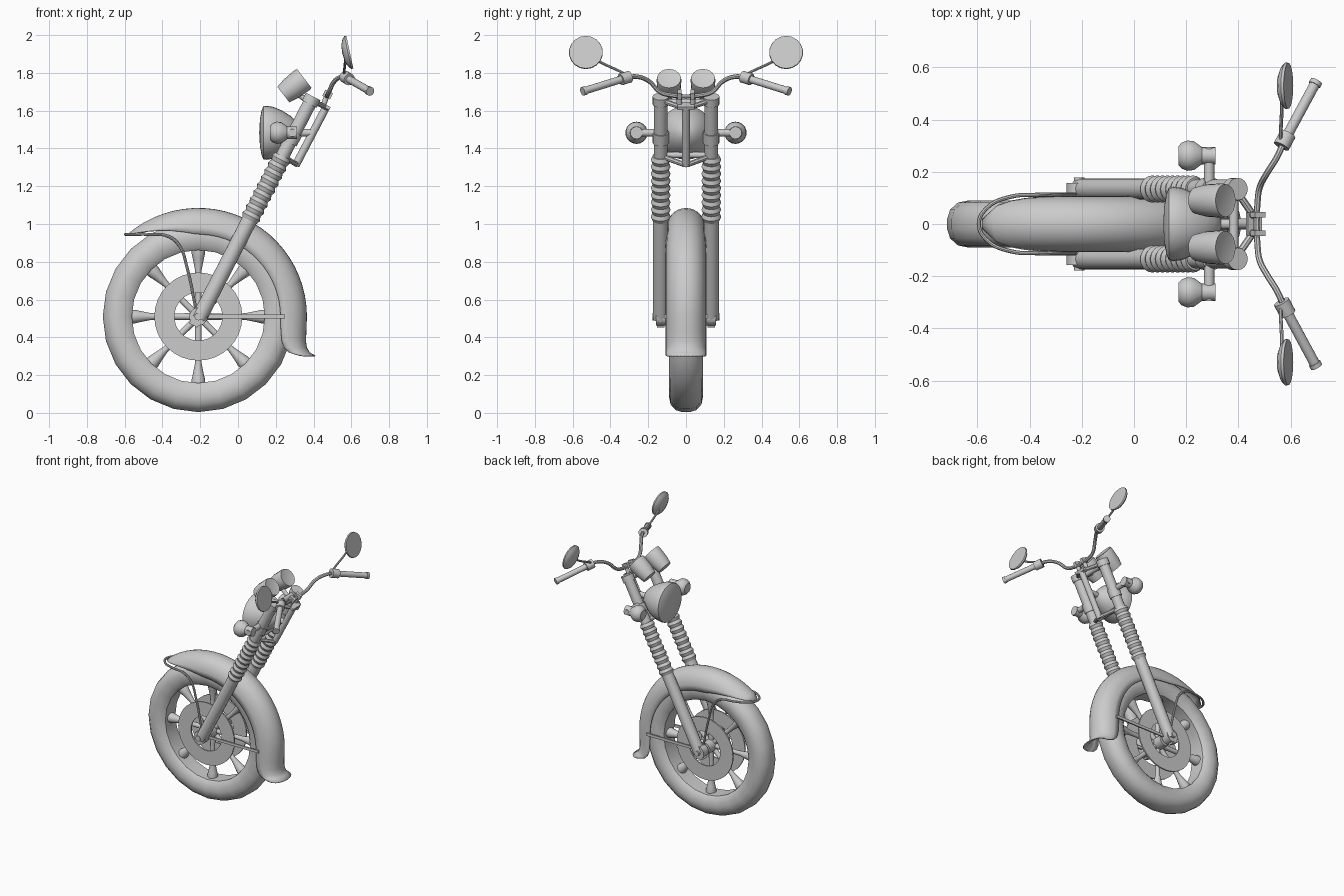
import bpy, bmesh
from math import sin, cos, acos, pi, radians
from mathutils import Vector, Matrix

cube = bpy.data.objects.get("Cube")
if cube:
    bpy.data.objects.remove(cube, do_unlink=True)

GREY = (0.6, 0.6, 0.6, 1)
mat = bpy.data.materials.new("plain grey")
mat.use_nodes = True
mat.diffuse_color = GREY
mat.node_tree.nodes["Principled BSDF"].inputs["Base Color"].default_value = GREY

AXLE = Vector((-0.21, 0, 0.51))
SIDES = (("front", -1), ("rear", 1))


def finish(ob, angle=35):
    """Assign the material and shade smooth with sharp edges kept."""
    ob.data.materials.clear()
    ob.data.materials.append(mat)
    bpy.ops.object.select_all(action='DESELECT')
    ob.select_set(True)
    bpy.context.view_layer.objects.active = ob
    if ob.type == 'CURVE':
        bpy.ops.object.convert(target='MESH')
        ob = bpy.context.object
    bpy.ops.object.shade_smooth_by_angle(angle=radians(angle))
    return ob


def add_mesh(name, bm):
    bmesh.ops.recalc_face_normals(bm, faces=bm.faces)
    me = bpy.data.meshes.new(name)
    bm.to_mesh(me)
    bm.free()
    ob = bpy.data.objects.new(name, me)
    bpy.context.collection.objects.link(ob)
    return ob


def lathe(name, profile, origin, axis, seg=20):
    """Revolve (along, radius) points about an axis through origin."""
    bm = bmesh.new()
    vs = [bm.verts.new((r, 0, a)) for a, r in profile]
    es = [bm.edges.new(p) for p in zip(vs, vs[1:])]
    bmesh.ops.spin(bm, geom=vs + es, axis=(0, 0, 1), cent=(0, 0, 0),
                   angle=2 * pi, steps=seg)
    bmesh.ops.remove_doubles(bm, verts=bm.verts, dist=1e-5)
    turn = Vector((0, 0, 1)).rotation_difference(Vector(axis)).to_matrix().to_4x4()
    bm.transform(Matrix.Translation(origin) @ turn)
    return finish(add_mesh(name, bm))


def rod(name, a, b, r, r2=None, seg=16):
    d = Vector(b) - Vector(a)
    r2 = r if r2 is None else r2
    return lathe(name, [(0, 0), (0, r), (d.length, r2), (d.length, 0)], a, d, seg)


def tube(name, pts, r, smooth=True):
    cu = bpy.data.curves.new(name, 'CURVE')
    cu.dimensions = '3D'
    cu.bevel_depth, cu.bevel_resolution, cu.resolution_u = r, 2, 6
    cu.use_fill_caps = True
    sp = cu.splines.new('BEZIER')
    sp.bezier_points.add(len(pts) - 1)
    for bp, p in zip(sp.bezier_points, pts):
        bp.co = p
        bp.handle_left_type = bp.handle_right_type = 'AUTO' if smooth else 'VECTOR'
    ob = bpy.data.objects.new(name, cu)
    bpy.context.collection.objects.link(ob)
    return finish(ob)


def box(name, centre, size, tilt=0):
    bm = bmesh.new()
    bmesh.ops.create_cube(bm, size=1)
    bm.transform(Matrix.Translation(centre) @ Matrix.Rotation(tilt, 4, 'Y')
                 @ Matrix.Diagonal((*size, 1)))
    return finish(add_mesh(name, bm))


# Wheel: tyre, rim, hub, flared spokes, brake discs
half = [(0.02, 0.506), (0.055, 0.495), (0.082, 0.465), (0.09, 0.425), (0.08, 0.375), (0.06, 0.352)]
ring = half + [(-y, r) for y, r in reversed(half)]
lathe("tyre", ring + ring[:1], AXLE, (0, 1, 0), 24)
lathe("hub", [(-0.08, 0), (-0.08, 0.045), (0.08, 0.045), (0.08, 0)], AXLE, (0, 1, 0))
for i in range(8):
    t = i * pi / 4
    lathe(f"spoke_{i + 1}", [(0.03, 0.018), (0.2, 0.016), (0.25, 0.018), (0.31, 0.03),
                             (0.335, 0.036), (0.36, 0.036)],
          AXLE, (cos(t), 0, sin(t)), 12)
for side, s in SIDES:
    disc = [(-0.005, 0.127), (-0.005, 0.233), (0.005, 0.233), (0.005, 0.127), (-0.005, 0.127)]
    lathe(f"brake_disc_{side}", disc, AXLE + Vector((0, s * 0.072, 0)), (0, 1, 0), 32)

# Mudguard: rounded channel, cut level at the front, flared at the back
R_IN, R_OUT, WIDTH = 0.435, 0.575, 0.108
stations = []
for i in range(25):
    t = radians(130.5 * (1 - i / 24))
    low = R_IN / sin(t) if t > pi / 2 else R_IN
    stations.append((AXLE, Vector((cos(t), 0, sin(t))), low, R_IN, R_OUT))
for drop, low, out in ((0.08, 0.437, 0.572), (0.13, 0.442, 0.57), (0.165, 0.455, 0.575),
                       (0.19, 0.48, 0.59), (0.207, 0.535, 0.62)):
    stations.append((AXLE - Vector((0, 0, drop)), Vector((1, 0, 0)), low, low, out))
bm = bmesh.new()
rows = []
for c, d, low, base, out in stations:
    h = out - base
    start = acos(max(0, 1 - ((low - base) / h) ** 1.6) ** 0.5)
    row = []
    for k in range(17):
        a = start + (pi - 2 * start) * k / 16
        p = c + d * (base + h * max(0, sin(a)) ** 1.25 ** -1)
        p.y = WIDTH * cos(a)
        row.append(bm.verts.new(p))
    rows.append(row)
for ra, rb in zip(rows, rows[1:]):
    for k in range(16):
        bm.faces.new((ra[k], ra[k + 1], rb[k + 1], rb[k]))
guard = add_mesh("mudguard", bm)
solid = guard.modifiers.new("thickness", 'SOLIDIFY')
solid.thickness = 0.006
finish(guard, 50)

# Mudguard stays
arm = [(-0.225, 0.112, 0.56), (-0.27, 0.112, 0.77), (-0.31, 0.112, 0.885),
       (-0.37, 0.112, 0.935), (-0.47, 0.105, 0.945), (-0.56, 0.065, 0.945)]
tube("mudguard_loop", arm + [(-0.595, 0, 0.945)] + [(x, -y, z) for x, y, z in reversed(arm)], 0.008)
for side, s in SIDES:
    box(f"mudguard_stay_{side}", (0.02, s * 0.112, 0.51), (0.46, 0.01, 0.02))

# Fork legs with bellows, collars and axle lugs
FORK = Vector((0.515, 0, 1)).normalized()


def on_fork(z, y, back=0.0):
    return Vector((-0.202 + 0.515 * (z - 0.51) + back, y, z))


for side, s in SIDES:
    y = s * 0.134
    rod(f"fork_slider_{side}", on_fork(0.5, y), on_fork(1.04, y), 0.041)
    rod(f"fork_tube_{side}", on_fork(1.03, y), on_fork(1.67, y), 0.036)
    length = (on_fork(1.36, y) - on_fork(1.02, y)).length
    n = 9
    bellows = [(length * i / (2 * n), 0.052 if i % 2 else 0.043) for i in range(2 * n + 1)]
    lathe(f"fork_bellows_{side}", [(0, 0)] + bellows + [(length, 0)], on_fork(1.02, y), FORK)
    rod(f"fork_collar_{side}", on_fork(1.43, y), on_fork(1.485, y), 0.043)
    rod(f"fork_cap_{side}", on_fork(1.635, y), on_fork(1.675, y), 0.043)
    rod(f"axle_lug_{side}", AXLE + Vector((0, s * 0.1, 0)), AXLE + Vector((0, s * 0.158, 0)), 0.048)
    rod(f"axle_nut_{side}", AXLE, AXLE + Vector((0, s * 0.178, 0)), 0.02)
    box(f"lug_clamp_{side}", (-0.225, y, 0.485), (0.05, 0.04, 0.05), 0.48)

    # Triple clamp arms joining legs to the stem
    tube(f"upper_clamp_arm_{side}", [on_fork(1.655, y), (0.47, s * 0.015, 1.615)], 0.014, False)
    tube(f"lower_clamp_arm_{side}", [on_fork(1.36, y), (0.31, s * 0.01, 1.315)], 0.014, False)
rod("upper_clamp_bar", on_fork(1.645, -0.13), on_fork(1.645, 0.13), 0.018)
rod("lower_clamp_bar", on_fork(1.365, -0.13), on_fork(1.365, 0.13), 0.016)
rod("steering_stem", (0.305, 0, 1.31), (0.47, 0, 1.625), 0.021)

# Headlight
lathe("headlight", [(0, 0), (0.004, 0.07), (0.012, 0.115), (0.022, 0.14), (0.04, 0.143),
                    (0.075, 0.137), (0.12, 0.118), (0.165, 0.09), (0.2, 0.058),
                    (0.22, 0.025), (0.225, 0)], (0.112, 0, 1.483), (1, 0, 0), 28)
rod("headlight_bracket", (0.28, 0, 1.483), on_fork(1.483, 0, 0.09), 0.02)

# Handlebar and its risers
bar = [(0.475, 0.1, 1.685), (0.482, 0.14, 1.70), (0.51, 0.195, 1.755),
       (0.55, 0.26, 1.78), (0.575, 0.315, 1.775), (0.62, 0.4, 1.745)]
tube("handlebar", [(x, -y, z) for x, y, z in reversed(bar)] + bar, 0.012)
box("riser_plate", (0.46, 0, 1.625), (0.06, 0.09, 0.018), 0.48)
for side, s in SIDES:
    rod(f"riser_{side}", (0.45, s * 0.035, 1.625), (0.475, s * 0.035, 1.69), 0.014)
    box(f"riser_clamp_{side}", (0.475, s * 0.035, 1.685), (0.045, 0.022, 0.036), 0.48)
    grip_a, grip_b = Vector((0.585, s * 0.335, 1.768)), Vector((0.7, s * 0.548, 1.702))
    rod(f"grip_{side}", grip_a, grip_b, 0.02)
    rod(f"grip_end_{side}", grip_a.lerp(grip_b, 0.93), grip_b, 0.024)
    rod(f"switch_housing_{side}", (0.565, s * 0.298, 1.78), (0.59, s * 0.345, 1.765), 0.032)

    # Mirror
    face = Vector((0.592, s * 0.53, 1.91))
    lathe(f"mirror_{side}", [(0, 0), (0, 0.088), (-0.01, 0.09), (-0.024, 0.075),
                             (-0.036, 0.045), (-0.041, 0)], face, (0.975, 0, 0.21), 18)
    tube(f"mirror_stem_{side}", [(0.565, s * 0.31, 1.785), (0.563, s * 0.33, 1.798),
                                 (0.567, s * 0.45, 1.855), (0.568, s * 0.51, 1.89)], 0.007)

    # Instrument pod
    pod = Vector((0.24, s * 0.09, 1.685))
    lathe(f"gauge_{side}", [(0, 0), (0, 0.052), (0.05, 0.062), (0.125, 0.066), (0.14, 0.063), (0.138, 0.056),
                            (0.136, 0)], pod, (0.79, 0, 0.61), 20)
    rod(f"gauge_bracket_{side}", (0.3, s * 0.07, 1.7), (0.375, s * 0.06, 1.645), 0.014)

    # Turn signal
    lathe(f"turn_signal_{side}", [(0, 0), (0, 0.036), (0.012, 0.05), (0.035, 0.059), (0.06, 0.056),
                                  (0.09, 0.034), (0.095, 0)], (0.17, s * 0.262, 1.483), (1, 0, 0), 18)
    rod(f"signal_stalk_{side}", (0.288, s * 0.12, 1.483), (0.288, s * 0.295, 1.483), 0.02)
    rod(f"signal_knuckle_{side}", (0.255, s * 0.262, 1.483), (0.312, s * 0.262, 1.483), 0.033)
